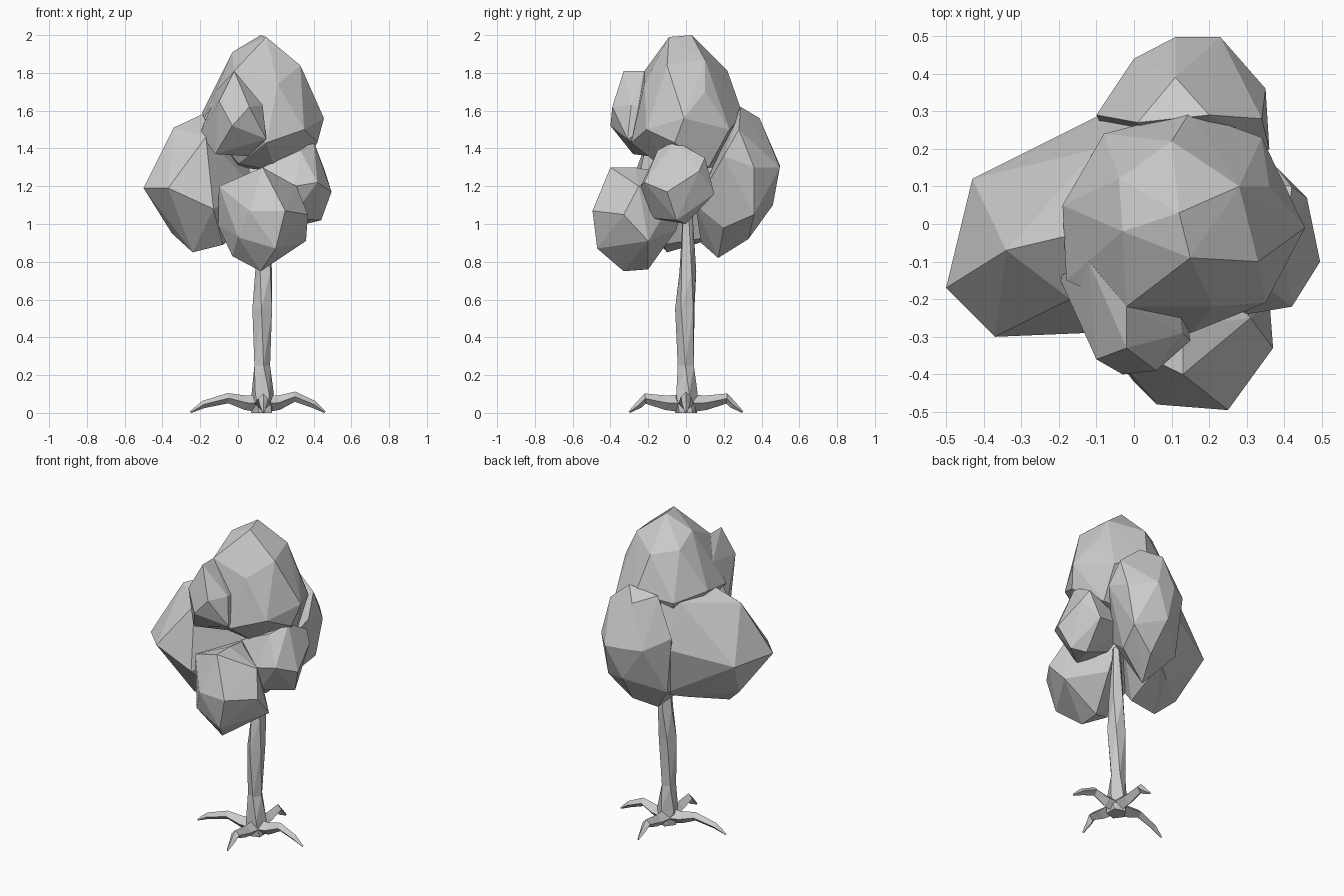
import bpy, bmesh, math
from mathutils import Vector


def finish(name, bm):
    bmesh.ops.recalc_face_normals(bm, faces=bm.faces)
    me = bpy.data.meshes.new(name)
    bm.to_mesh(me)
    bm.free()
    ob = bpy.data.objects.new(name, me)
    bpy.context.collection.objects.link(ob)
    return ob


def hull_clump(name, corners):
    """Coarse angular leaf clump: convex hull of its corners."""
    bm = bmesh.new()
    for co in corners:
        bm.verts.new(co)
    bmesh.ops.convex_hull(bm, input=bm.verts)
    loose = [v for v in bm.verts if not v.link_faces]
    bmesh.ops.delete(bm, geom=loose, context='VERTS')
    return finish(name, bm)


def limb(name, path, sides, twist=0.0):
    """Faceted tube through (x, y, z, radius) stations."""
    bm = bmesh.new()
    pts = [Vector(p[:3]) for p in path]
    rings = []
    for i, p in enumerate(path):
        d = (pts[min(i + 1, len(pts) - 1)] - pts[max(i - 1, 0)]).normalized()
        up = Vector((0, 1, 0)) if abs(d.z) > 0.9 else Vector((0, 0, 1))
        u = d.cross(up).normalized()
        w = u.cross(d)
        ring = []
        for k in range(sides):
            a = 2 * math.pi * k / sides + twist * i
            co = pts[i] + (u * math.cos(a) + w * math.sin(a)) * p[3]
            co.z = max(co.z, 0)
            ring.append(bm.verts.new(co))
        rings.append(ring)
    for r, s in zip(rings, rings[1:]):
        for k in range(sides):
            n = (k + 1) % sides
            bm.faces.new((r[k], r[n], s[n], s[k]))
    bm.faces.new(rings[0])
    bm.faces.new(rings[-1])
    bmesh.ops.triangulate(bm, faces=bm.faces)
    return finish(name, bm)


# Trunk
limb("trunk", [(.13, 0, 0, .06), (.13, 0, .1, .062), (.125, 0, .25, .045),
               (.13, -.003, .55, .055), (.138, .008, .75, .047),
               (.14, .008, 1.1, .024)], 5, 0.35)

# Roots: rise to a knee, then taper into the ground
for side, tip, knee, h in (("left", (-.25, -.05), .48, .078),
                           ("right", (.46, 0), .52, .086),
                           ("front", (.135, -.3), .72, .076),
                           ("back", (.13, .3), .72, .076)):
    dx, dy = tip[0] - .13, tip[1]
    limb("root_" + side, [(.13, 0, .05, .05),
                          (.13 + dx * knee * .5, dy * knee * .5, .054, .038),
                          (.13 + dx * knee, dy * knee, h, .027),
                          (.13 + dx * .82, dy * .82, .045, .02),
                          (.13 + dx, dy, .004, .006)], 4)

# Crown
hull_clump("crown_foliage", (
    (.12, .03, 2.0), (.15, -.09, 1.99), (-.03, -.02, 1.91), (-.04, .12, 1.84),
    (.1, .22, 1.81), (.28, .1, 1.87), (.33, -.1, 1.84), (.21, -.22, 1.74),
    (-.02, -.22, 1.81), (.455, -.01, 1.56), (.42, -.06, 1.43), (.36, .1, 1.7),
    (.15, .3, 1.58), (.34, .23, 1.5), (-.08, .24, 1.55), (-.19, .05, 1.59),
    (-.18, -.15, 1.56), (.35, -.21, 1.5), (.15, -.29, 1.43), (.0, -.12, 1.32),
    (.2, -.1, 1.28), (.33, .12, 1.3), (.0, .15, 1.3)))

# Right clump
hull_clump("right_foliage", (
    (.4, -.06, 1.44), (.42, .1, 1.35), (.46, .07, 1.28), (.495, -.1, 1.17),
    (.42, -.22, 1.22), (.3, -.24, 1.2), (.44, -.05, 1.02), (.36, 0, 1.0),
    (.38, .15, 1.16), (.28, -.18, 1.03), (.13, -.15, 1.3), (.15, .12, 1.2),
    (.33, -.15, 1.39), (.2, 0, 1.06)))

# Small clump on the upper front
hull_clump("upper_front_foliage", (
    (-.02, -.33, 1.81), (-.02, -.22, 1.81), (.13, -.29, 1.63), (.15, -.31, 1.45),
    (-.12, -.28, 1.37), (-.03, -.4, 1.52), (-.1, -.36, 1.65), (-.2, -.14, 1.48),
    (-.12, -.1, 1.7), (.06, -.39, 1.62), (.05, -.2, 1.36), (.1, 0, 1.6)))

# Low front clump
hull_clump("lower_front_foliage", (
    (-.1, -.29, 1.2), (.13, -.4, 1.3), (.13, -.27, 1.3), (.31, -.25, 1.2),
    (.37, -.33, 1.05), (.36, -.2, .91), (.12, -.33, .75), (.12, -.2, .76),
    (-.03, -.28, .83), (-.11, -.2, 1.0), (.25, -.495, 1.07), (.06, -.48, 1.07),
    (.2, -.47, .87), (.0, -.42, .93), (.15, -.05, .97), (.1, 0, 1.25)))

# Back clump
hull_clump("back_foliage", (
    (.11, .39, 1.56), (.01, .27, 1.59), (.2, .29, 1.62), (0, .44, 1.3),
    (.11, .497, 1.31), (.23, .497, 1.3), (.35, .36, 1.3), (.36, .2, 1.36),
    (-.1, .29, 1.35), (.13, .46, 1.1), (.3, .36, 1.05), (.15, .33, .92),
    (.08, .17, .82), (.25, .2, .98), (-.07, .29, 1.0), (.2, .05, 1.1),
    (0, .08, .9), (.34, .28, 1.5)))

# Left clump, reaching round to the back clump
hull_clump("left_foliage", (
    (-.5, -.17, 1.19), (-.43, .12, 1.19), (-.37, -.3, 1.19), (-.13, -.29, 1.08),
    (-.34, -.07, 1.51), (-.17, -.03, 1.59), (-.1, .2, 1.55), (-.24, -.1, .85),
    (-.35, -.04, .95), (-.08, -.12, .89), (-.12, .15, .93), (-.06, .305, 1.28),
    (.08, 0, 1.2), (-.17, -.2, 1.46), (0, .32, 1.32), (0, .24, .95),
    (.0, .25, 1.55)))
